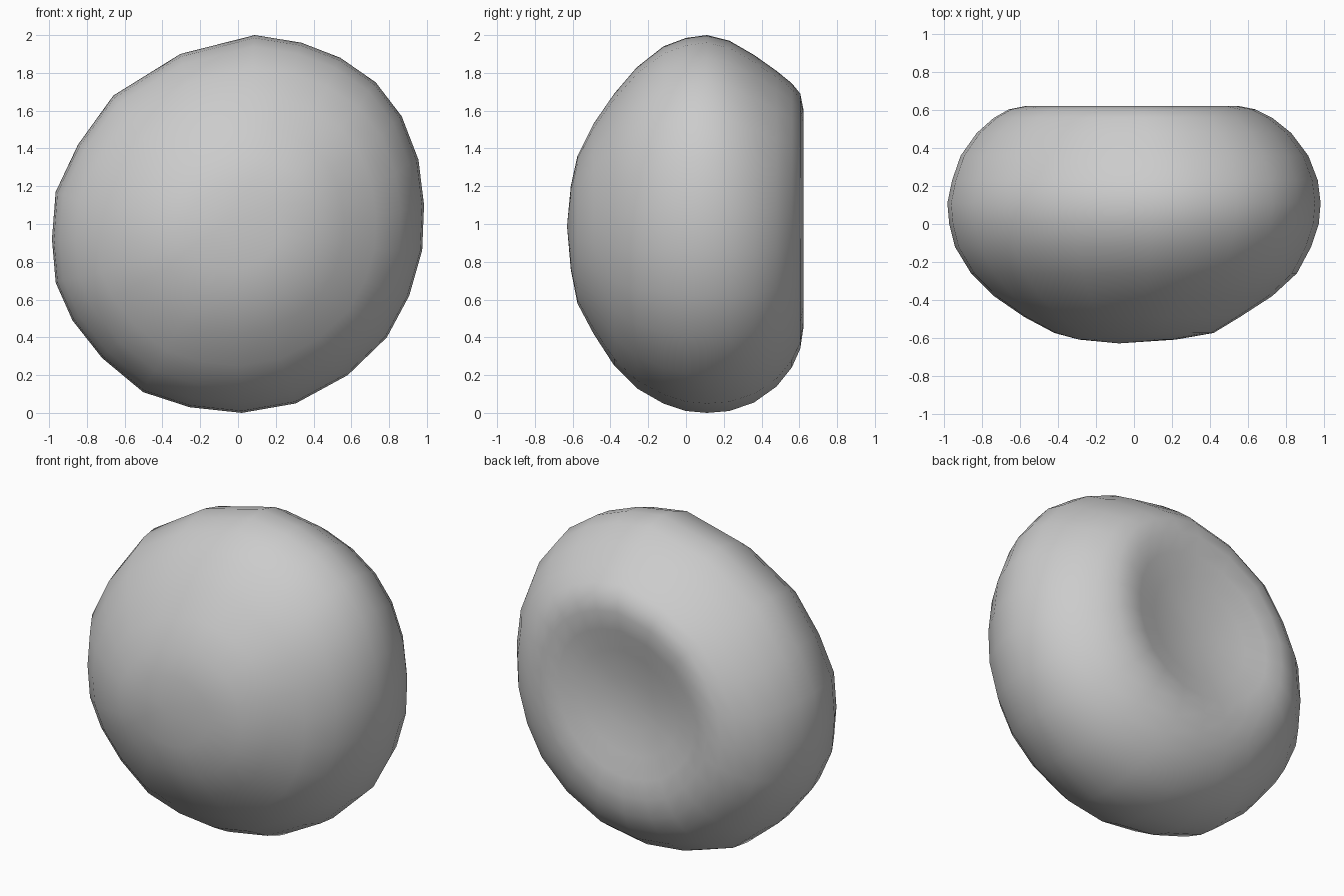
import bpy, bmesh

# Front outline, normalised around its centre (u right, v up)
OUTLINE = [
    (0.09, 1.00), (0.34, 0.96), (0.55, 0.88), (0.74, 0.75), (0.88, 0.57),
    (0.97, 0.34), (1.00, 0.10), (0.99, -0.14), (0.92, -0.38), (0.80, -0.60),
    (0.59, -0.80), (0.31, -0.95), (0.02, -1.00), (-0.26, -0.97),
    (-0.51, -0.89), (-0.73, -0.71), (-0.89, -0.51), (-0.98, -0.31),
    (-1.00, -0.08), (-0.98, 0.17), (-0.86, 0.42), (-0.67, 0.68), (-0.31, 0.90)]

# Slices front to back: y, left, right, bottom, top
SLICES = [
    (-0.61, -0.29, 0.22, 0.76, 1.20),
    (-0.575, -0.42, 0.42, 0.58, 1.36),
    (-0.49, -0.58, 0.56, 0.42, 1.53),
    (-0.38, -0.74, 0.73, 0.25, 1.69),
    (-0.26, -0.86, 0.86, 0.13, 1.83),
    (-0.12, -0.945, 0.935, 0.05, 1.94),
    (0.00, -0.975, 0.975, 0.01, 1.985),
    (0.11, -0.985, 0.985, 0.00, 2.00),
    (0.23, -0.96, 0.97, 0.01, 1.97),
    (0.36, -0.915, 0.92, 0.055, 1.895),
    (0.48, -0.83, 0.83, 0.14, 1.81),
    (0.56, -0.74, 0.73, 0.24, 1.745),
    (0.605, -0.66, 0.64, 0.34, 1.69),
    (0.623, -0.57, 0.55, 0.46, 1.60),
    (0.605, -0.47, 0.46, 0.57, 1.48),
    (0.573, -0.34, 0.33, 0.70, 1.34),
    (0.545, -0.18, 0.18, 0.85, 1.17)]


def ring(bm, y, left, right, bottom, top):
    cx, hx = (left + right) / 2, (right - left) / 2
    cz, hz = (bottom + top) / 2, (top - bottom) / 2
    return [bm.verts.new((cx + hx * u, y, cz + hz * v)) for u, v in OUTLINE]


# Rounded pebble body with a shallow hollow in its back
bm = bmesh.new()
rings = [ring(bm, *s) for s in SLICES]
front = bm.verts.new((-0.08, -0.63, 0.99))
hollow = bm.verts.new((0.0, 0.535, 1.01))
n = len(OUTLINE)
for i in range(n):
    j = (i + 1) % n
    for a, b in zip(rings, rings[1:]):
        bm.faces.new((a[i], a[j], b[j], b[i]))
    bm.faces.new((front, rings[0][j], rings[0][i]))
    bm.faces.new((hollow, rings[-1][i], rings[-1][j]))
bmesh.ops.recalc_face_normals(bm, faces=bm.faces)
for f in bm.faces:
    f.smooth = True
mesh = bpy.data.meshes.new("dented_pebble")
bm.to_mesh(mesh)
bm.free()
pebble = bpy.data.objects.new("dented_pebble", mesh)
bpy.context.collection.objects.link(pebble)
